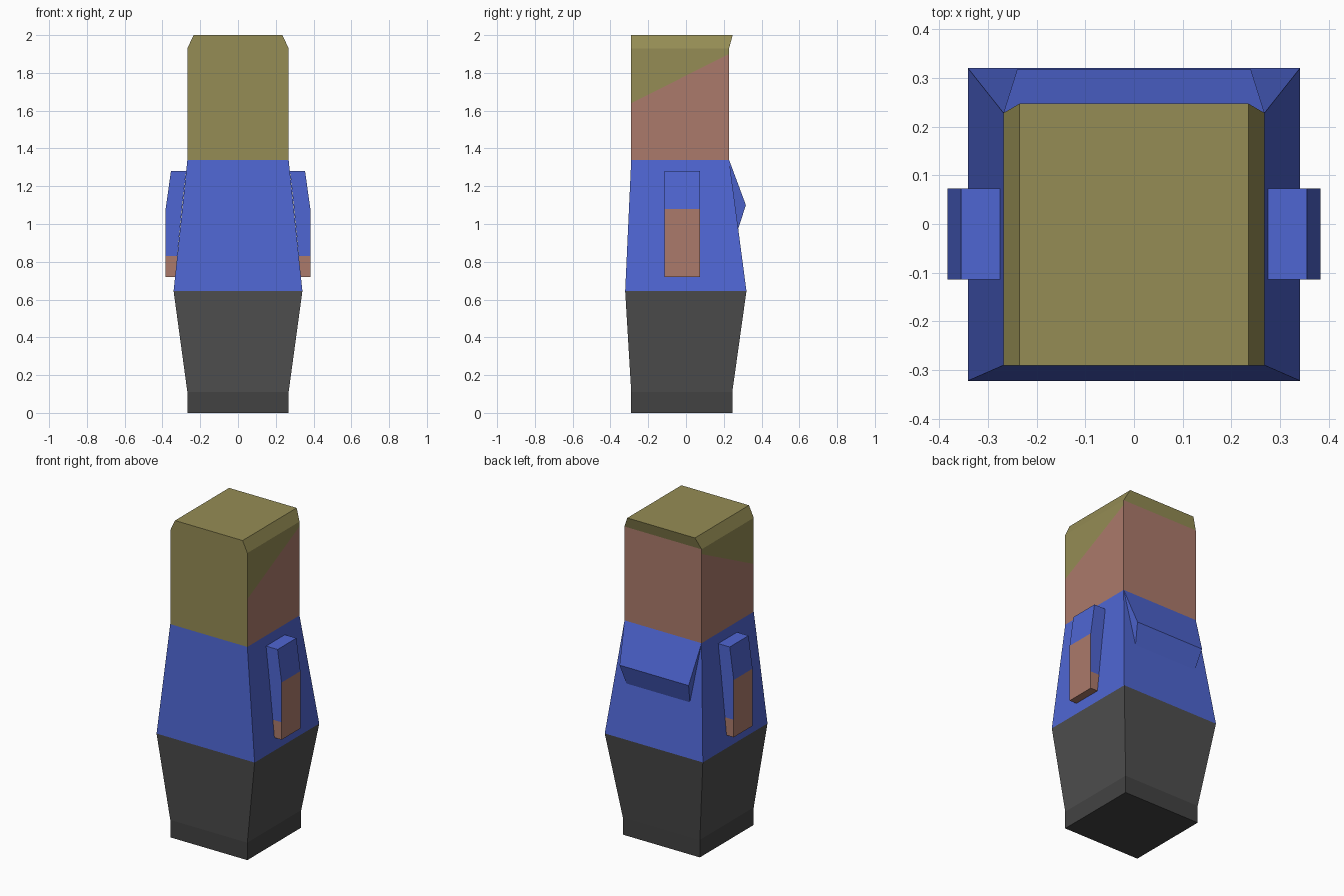
import bpy

if "Cube" in bpy.data.objects:
    bpy.data.objects.remove(bpy.data.objects["Cube"])


def material(name, rgb):
    m = bpy.data.materials.new(name)
    m.diffuse_color = (*rgb, 1)
    m.use_nodes = True
    m.node_tree.nodes["Principled BSDF"].inputs["Base Color"].default_value = m.diffuse_color
    return m


BLUE = material("shirt_blue", (0.078, 0.133, 0.65))
HAIR = material("hair_olive", (0.30, 0.265, 0.09))
SKIN = material("skin", (0.41, 0.195, 0.147))
GREY = material("trouser_grey", (0.078, 0.078, 0.078))
DARK = material("shoe_grey", (0.055, 0.055, 0.055))


def make(name, verts, faces, mats, ids=None):
    me = bpy.data.meshes.new(name)
    me.from_pydata(verts, [], faces)
    for m in mats:
        me.materials.append(m)
    if ids:
        me.polygons.foreach_set("material_index", ids)
    ob = bpy.data.objects.new(name, me)
    bpy.context.collection.objects.link(ob)
    return ob


def ring(hx, y0, y1, z0, z1=None):
    """Four corners counter-clockwise; z1 is the height of the +y edge."""
    z1 = z0 if z1 is None else z1
    return [(-hx, y0, z0), (hx, y0, z0), (hx, y1, z1), (-hx, y1, z1)]


def loft(name, rings, mats, ids=None, bottom=False, top=False):
    """Skin a stack of rings; sides run -y, +x, +y, -x for each level."""
    verts = [v for r in rings for v in r]
    faces = [(4 * k + i, 4 * k + (i + 1) % 4, 4 * k + 4 + (i + 1) % 4, 4 * k + 4 + i)
             for k in range(len(rings) - 1) for i in range(4)]
    n = len(verts)
    if bottom:
        faces.append((3, 2, 1, 0))
    if top:
        faces.append((n - 4, n - 3, n - 2, n - 1))
    return make(name, verts, faces, mats, ids)


# Body stack: shoes, trousers, shirt
foot = ring(0.268, -0.29, 0.245, 0)
ankle = ring(0.268, -0.29, 0.245, 0.11)
waist = ring(0.341, -0.322, 0.32, 0.645)
neck = ring(0.268, -0.29, 0.228, 1.34)
loft("shoes", [foot, ankle], [DARK], bottom=True)
loft("trousers", [ankle, waist], [GREY])
loft("shirt", [waist, neck], [BLUE])

# Head: hair with a skin face on +y and slanted cheeks on the sides
loft("head",
     [neck,
      ring(0.268, -0.29, 0.228, 1.64, 1.9),
      ring(0.268, -0.29, 0.228, 1.93),
      ring(0.235, -0.29, 0.247, 2.0)],
     [HAIR, SKIN],
     [0, 1, 1, 1, 0, 0, 1, 0, 0, 0, 0, 0, 0], top=True)

# Chest ridge on the +y side
make("chest",
     [(-0.268, 0.228, 1.34), (0.268, 0.228, 1.34),
      (-0.24, 0.317, 1.10), (0.24, 0.317, 1.10),
      (-0.22, 0.275, 0.97), (0.22, 0.275, 0.97)],
     [(0, 2, 3, 1), (2, 4, 5, 3), (0, 4, 2), (1, 3, 5)], [BLUE])

# Arms: side profile (inner x, outer x, z) hugging the body, mirrored
levels = [(0.333, 0.383, 0.72), (0.322, 0.383, 0.83),
          (0.297, 0.383, 1.08), (0.275, 0.355, 1.28)]
for side, s in (("left", -1), ("right", 1)):
    rings = []
    for a, b, z in levels:
        lo, hi = sorted((s * a, s * b))
        rings.append([(lo, -0.114, z), (hi, -0.114, z), (hi, 0.073, z), (lo, 0.073, z)])
    # hands wrap the bottom, bare forearm shows on the outer face only
    forearm = [0, 1, 0, 0] if s > 0 else [0, 0, 0, 1]
    loft(side + "_arm", rings, [BLUE, SKIN],
         [1, 1, 1, 1] + forearm + [0, 0, 0, 0] + [1, 0], bottom=True, top=True)
